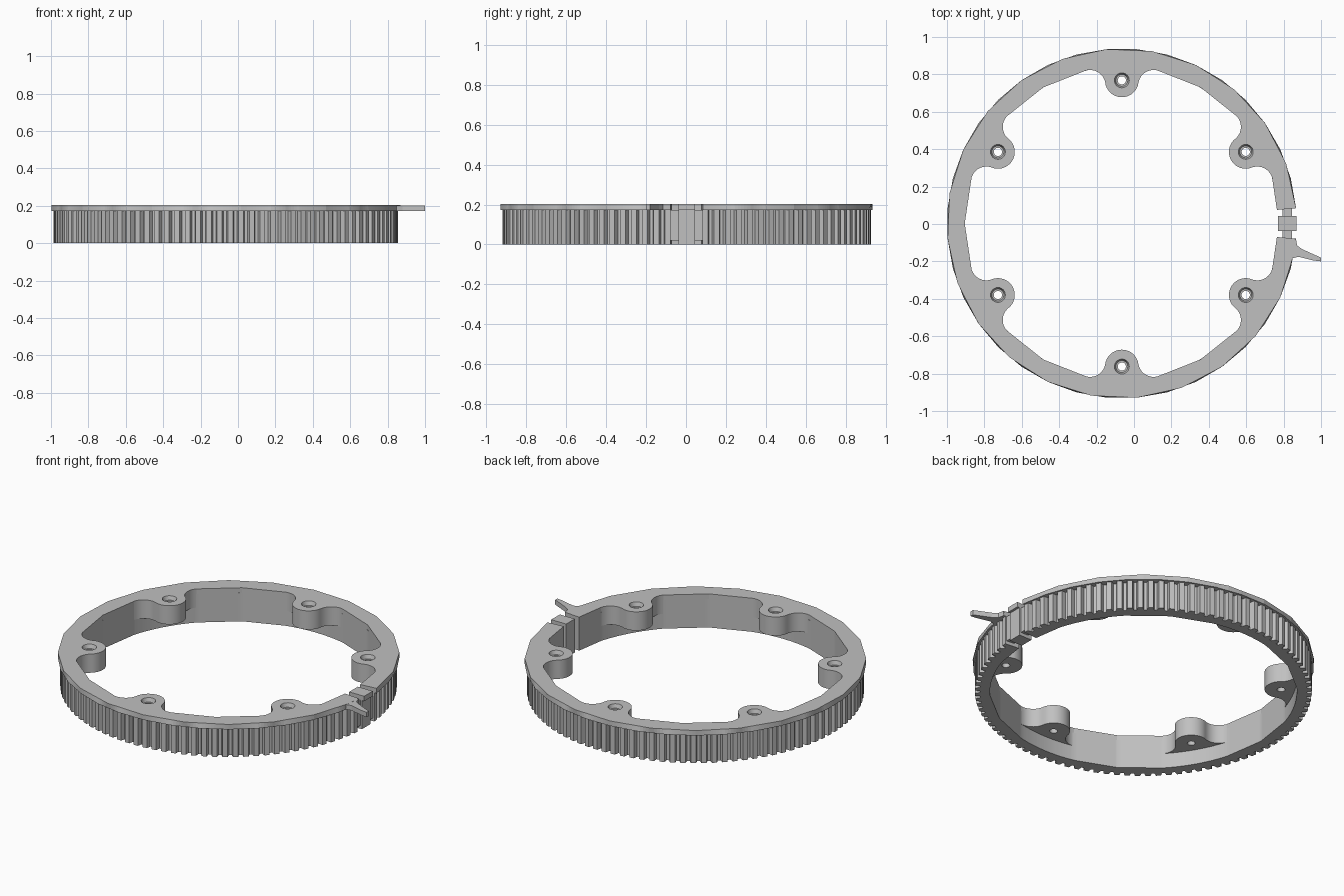
import bpy, bmesh
from math import sin, cos, pi, radians, atan2

cube = bpy.data.objects.get("Cube")
if cube:
    bpy.data.objects.remove(cube)

CX, CY = -0.065, 0.003           # ring centre
TOP, FLANGE_Z, LUG_Z = 0.203, 0.173, 0.09
R_OUT, R_IN, R_TOOTH, R_ROOT = 0.935, 0.84, 0.922, 0.896
LUG_DIST, LUG_R, FILLET_R, LUG_SPAN = 0.765, 0.09, 0.083, 13
TEETH = 100

grey = bpy.data.materials.new("plain grey")
grey.use_nodes = True
grey.diffuse_color = (0.53, 0.53, 0.53, 1)
grey.node_tree.nodes["Principled BSDF"].inputs["Base Color"].default_value = grey.diffuse_color


def finish(name, bm, smooth=True):
    bmesh.ops.recalc_face_normals(bm, faces=bm.faces[:])
    mesh = bpy.data.meshes.new(name)
    bm.to_mesh(mesh)
    bm.free()
    mesh.materials.append(grey)
    obj = bpy.data.objects.new(name, mesh)
    bpy.context.collection.objects.link(obj)
    if smooth:
        bpy.ops.object.select_all(action="DESELECT")
        obj.select_set(True)
        bpy.context.view_layer.objects.active = obj
        bpy.ops.object.shade_smooth_by_angle(angle=radians(25))


def bridge(bm, a, b):
    n = len(a)
    for i in range(n):
        j = (i + 1) % n
        bm.faces.new((a[i], a[j], b[j], b[i]))


def sweep(name, stations, smooth=True):
    """Open ring: each station is (degrees, [(radius, z), ...])."""
    bm = bmesh.new()
    rows = [[bm.verts.new((CX + r * cos(radians(d)), CY + r * sin(radians(d)), z))
             for r, z in section] for d, section in stations]
    for a, b in zip(rows, rows[1:]):
        bridge(bm, a, b)
    bm.faces.new(rows[0])
    bm.faces.new(rows[-1])
    finish(name, bm, smooth)


def prism(name, points, z0, z1):
    bm = bmesh.new()
    low, high = [[bm.verts.new((x, y, z)) for x, y in points] for z in (z0, z1)]
    bridge(bm, low, high)
    bm.faces.new(low)
    bm.faces.new(high)
    finish(name, bm, False)


def chord(radius, deg, start, step):
    """Radius of a regular polygon's side at an angle."""
    off = (deg - start) % step - step / 2
    return radius * cos(radians(step / 2)) / cos(radians(off))


def inner(deg):
    # straight facets between lugs, round behind each lug
    off = (deg - 30) % 60
    if off <= LUG_SPAN or off >= 60 - LUG_SPAN:
        return R_IN
    return chord(R_IN, off, LUG_SPAN, 30 - LUG_SPAN)


# Flange: coarse upper edge over a finer lower edge
sweep("flange", [(d, [(inner(d), FLANGE_Z), (chord(R_OUT, d, 5, 10), FLANGE_Z),
                      (chord(R_OUT, d, 5, 15), TOP), (inner(d), TOP)])
                 for d in range(5, 356)], False)

# Toothed band under the flange
pitch = 350 / (TEETH - 2.5)
stations = []
for i in range(TEETH):
    for part, r in ((0, R_TOOTH), (0.48, R_TOOTH), (0.6, R_ROOT), (0.88, R_ROOT)):
        d = 5 + (i + part) * pitch
        if d <= 355:
            stations.append((d, [(inner(d), 0), (r, 0), (r, FLANGE_Z), (inner(d), FLANGE_Z)]))
sweep("toothed_band", stations)


def lug_outline():
    """Lug outline with the lug pointing along +x, in ring coordinates."""
    a = radians(LUG_SPAN)
    fx, fy = (R_IN - FILLET_R) * cos(a), (R_IN - FILLET_R) * sin(a)
    touch = atan2(fy, fx - LUG_DIST)         # direction from lug to fillet centre
    pts = [(R_IN * cos(radians(d)), R_IN * sin(radians(d)))
           for d in range(-LUG_SPAN, LUG_SPAN + 1)]
    # concave fillet from the ring wall into the lug side
    fillet = []
    for i in range(1, 11):
        t = a + (touch - pi - a) * i / 10
        fillet.append((fx + FILLET_R * cos(t), fy + FILLET_R * sin(t)))
    tip = []
    for i in range(1, 20):
        t = touch + (2 * pi - 2 * touch) * i / 20
        tip.append((LUG_DIST + LUG_R * cos(t), LUG_R * sin(t)))
    return pts + fillet + tip + [(x, -y) for x, y in reversed(fillet)]


def fill(bm, *loops):
    edges = []
    for loop in loops:
        for i, v in enumerate(loop):
            edges.append(bm.edges.get((v, loop[(i + 1) % len(loop)])))
    bmesh.ops.triangle_fill(bm, edges=edges, use_beauty=True)


# Six screw lugs with stepped holes
outline = lug_outline()
for k in range(6):
    ang = radians(30 + 60 * k)

    def place(bm, x, y, z):
        return bm.verts.new((CX + x * cos(ang) - y * sin(ang), CY + x * sin(ang) + y * cos(ang), z))

    bm = bmesh.new()
    low, high = [[place(bm, x, y, z) for x, y in outline] for z in (LUG_Z, TOP)]
    bridge(bm, low, high)
    bore = [[place(bm, LUG_DIST + r * cos(pi * i / 12), r * sin(pi * i / 12), z) for i in range(24)]
            for r, z in ((0.04, TOP), (0.032, 0.18), (0.022, 0.18), (0.022, LUG_Z))]
    for a, b in zip(bore, bore[1:]):
        bridge(bm, a, b)
    fill(bm, high, bore[0])
    fill(bm, low, bore[-1])
    finish("screw_lug", bm)


def box(name, x0, x1, y0, y1, z0, z1):
    prism(name, [(x0, y0), (x1, y0), (x1, y1), (x0, y1)], z0, z1)


# Block in the gap: wide cap over a narrower body, with a neck on each side
box("gap_block_cap", 0.77, 0.87, -0.038, 0.044, FLANGE_Z, TOP)
box("gap_block_body", 0.77, 0.855, -0.038, 0.044, 0, FLANGE_Z)
box("upper_neck", 0.795, 0.845, 0.044, 0.088, 0.02, FLANGE_Z)
box("lower_neck", 0.795, 0.845, -0.082, -0.038, 0.02, FLANGE_Z)

# Pointer tab beside the gap
prism("pointer", [(0.84, -0.08), (0.866, -0.08), (0.872, -0.115), (0.9, -0.135), (1.0, -0.18),
                  (1.0, -0.2), (0.96, -0.195), (0.88, -0.175), (0.84, -0.185)], FLANGE_Z, TOP - 0.0005)
